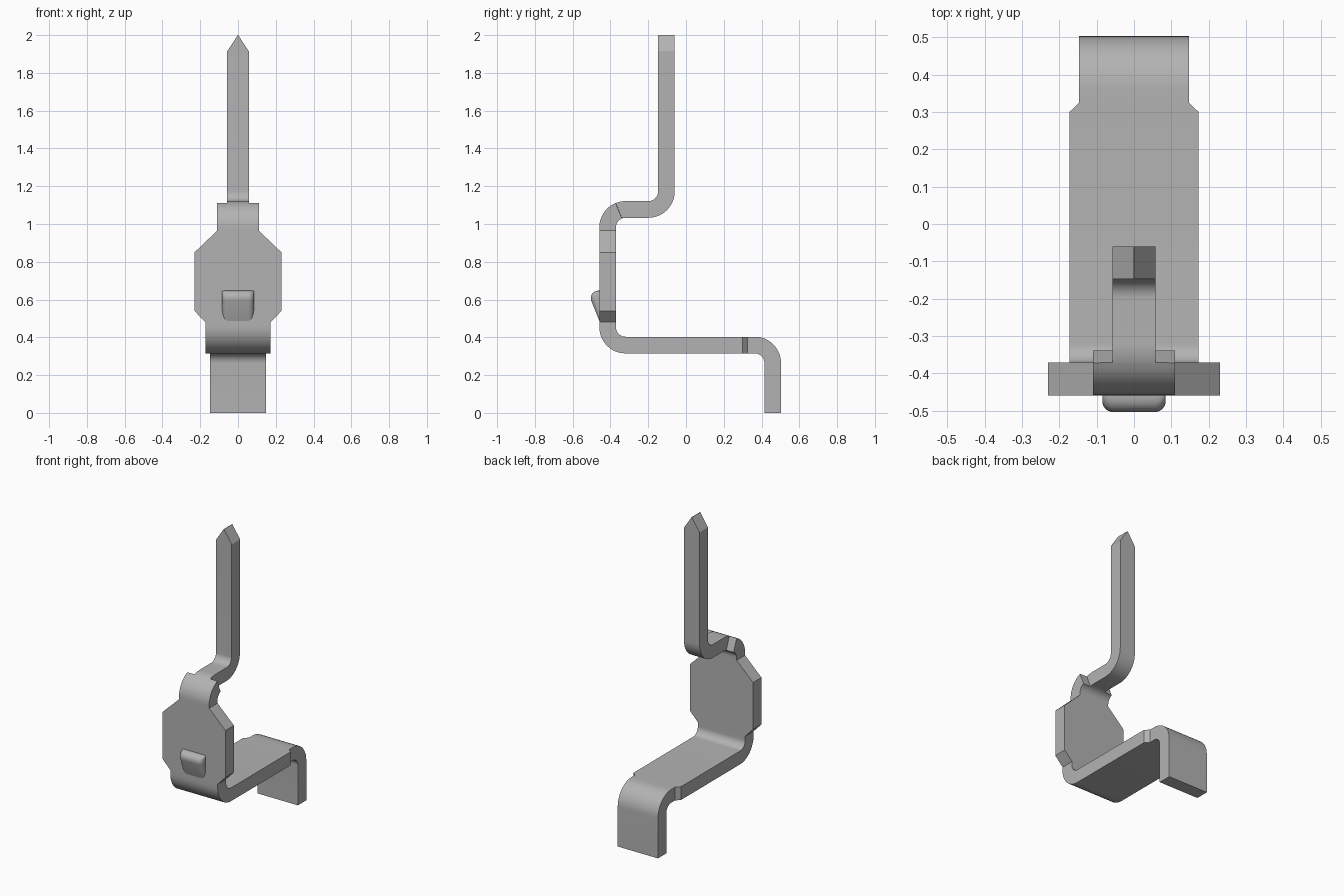
import bpy, bmesh
from math import sin, cos, radians, pi

cube = bpy.data.objects.get("Cube")
if cube:
    bpy.data.objects.remove(cube, do_unlink=True)

THICK = 0.088
BEND = 0.095          # bend radius of the strip's middle line

metal = bpy.data.materials.new("plain grey metal")
metal.use_nodes = True
GREY = (0.45, 0.45, 0.45, 1)
metal.diffuse_color = GREY
metal.node_tree.nodes["Principled BSDF"].inputs["Base Color"].default_value = GREY


def loft(name, rings):
    """Skin a closed solid over a list of equal-length rings of points."""
    bm = bmesh.new()
    loops = [[bm.verts.new(p) for p in ring] for ring in rings]
    n = len(loops[0])
    for a, b in zip(loops, loops[1:]):
        for i in range(n):
            j = (i + 1) % n
            bm.faces.new((a[i], a[j], b[j], b[i]))
    bm.faces.new(loops[0][::-1])
    bm.faces.new(loops[-1])
    bmesh.ops.recalc_face_normals(bm, faces=bm.faces)
    mesh = bpy.data.meshes.new(name)
    bm.to_mesh(mesh)
    bm.free()
    mesh.materials.append(metal)
    obj = bpy.data.objects.new(name, mesh)
    bpy.context.collection.objects.link(obj)
    bpy.ops.object.select_all(action='DESELECT')
    obj.select_set(True)
    bpy.context.view_layer.objects.active = obj
    bpy.ops.object.shade_smooth_by_angle(angle=radians(30))
    return obj


def section(y, z, angle, half):
    """Rectangle across the strip; angle is the direction of its thickness."""
    dy, dz = cos(angle) * THICK / 2, sin(angle) * THICK / 2
    return [(-half, y - dy, z - dz), (half, y - dy, z - dz),
            (half, y + dy, z + dz), (-half, y + dy, z + dz)]


def bend(cy, cz, start, end, half, steps=12):
    """Sections round a bend between two angles in degrees."""
    out = []
    for i in range(steps + 1):
        a = radians(start + (end - start) * i / steps)
        flip = pi if end > 180 and start >= 180 or end < start and start > 180 else 0
        out.append((cy + BEND * cos(a), cz + BEND * sin(a), a + flip, half))
    return out


FOOT_Y, PLATE_Z, FRONT_Y, NECK_Z, PIN_Y = 0.459, 0.359, -0.415, 1.077, -0.104
FOOT_W, PLATE_W, FRONT_W, NECK_W, PIN_W = 0.147, 0.173, 0.23, 0.11, 0.057
up = radians(90)

# Rear foot and the bend onto the base plate
path = [(FOOT_Y, 0, 0, FOOT_W)]
path += bend(FOOT_Y - BEND, PLATE_Z - BEND, 0, 90, FOOT_W)
# Base plate with chamfered shoulders
path += [(0.325, PLATE_Z, up, FOOT_W), (0.30, PLATE_Z, up, PLATE_W)]
# Lower front bend, then the eight-sided front plate
path += bend(FRONT_Y + BEND, PLATE_Z + BEND, 270, 180, PLATE_W)
path += [(FRONT_Y, z, 0, w) for z, w in
         ((0.48, PLATE_W), (0.54, FRONT_W), (0.85, FRONT_W), (0.965, NECK_W))]
# Upper front bend, stepping down to the pin's width near its end
cy, cz = FRONT_Y + BEND, NECK_Z - BEND
for start, end, w in ((180, 112, NECK_W), (111.5, 90, PIN_W)):
    path += [(y, z, a + pi, h) for y, z, a, h in bend(cy, cz, start, end, w)]
# Bend up into the pin and its wedge tip
path += bend(PIN_Y - BEND, NECK_Z + BEND, 270, 360, PIN_W)
path += [(PIN_Y, 1.915, 0, PIN_W), (PIN_Y, 2.0, 0, 0.001)]

# Keep every section turned the same way as the one before it
rings, last = [], 0
for y, z, a, half in path:
    while a - last > up + 0.01:
        a -= pi
    while last - a > up + 0.01:
        a += pi
    last = a
    rings.append(section(y, z, a, half))
loft("bent_strip", rings)

# Latch tab: rounded wedge standing proud of the front plate
TAB_W, CORNER = 0.085, 0.03
tab = []
for z, front in ((0.47, -0.452), (0.595, -0.502), (0.61, -0.504), (0.625, -0.501),
                 (0.638, -0.491), (0.645, -0.478), (0.647, -0.465)):
    side = [(TAB_W, -0.40)]
    for i in range(7):
        a = up * i / 6
        side.append((TAB_W - CORNER + CORNER * cos(a), front + CORNER - CORNER * sin(a)))
    outline = side + [(-x, y) for x, y in reversed(side)]
    tab.append([(x, y, z) for x, y in outline])
loft("latch_tab", tab)
